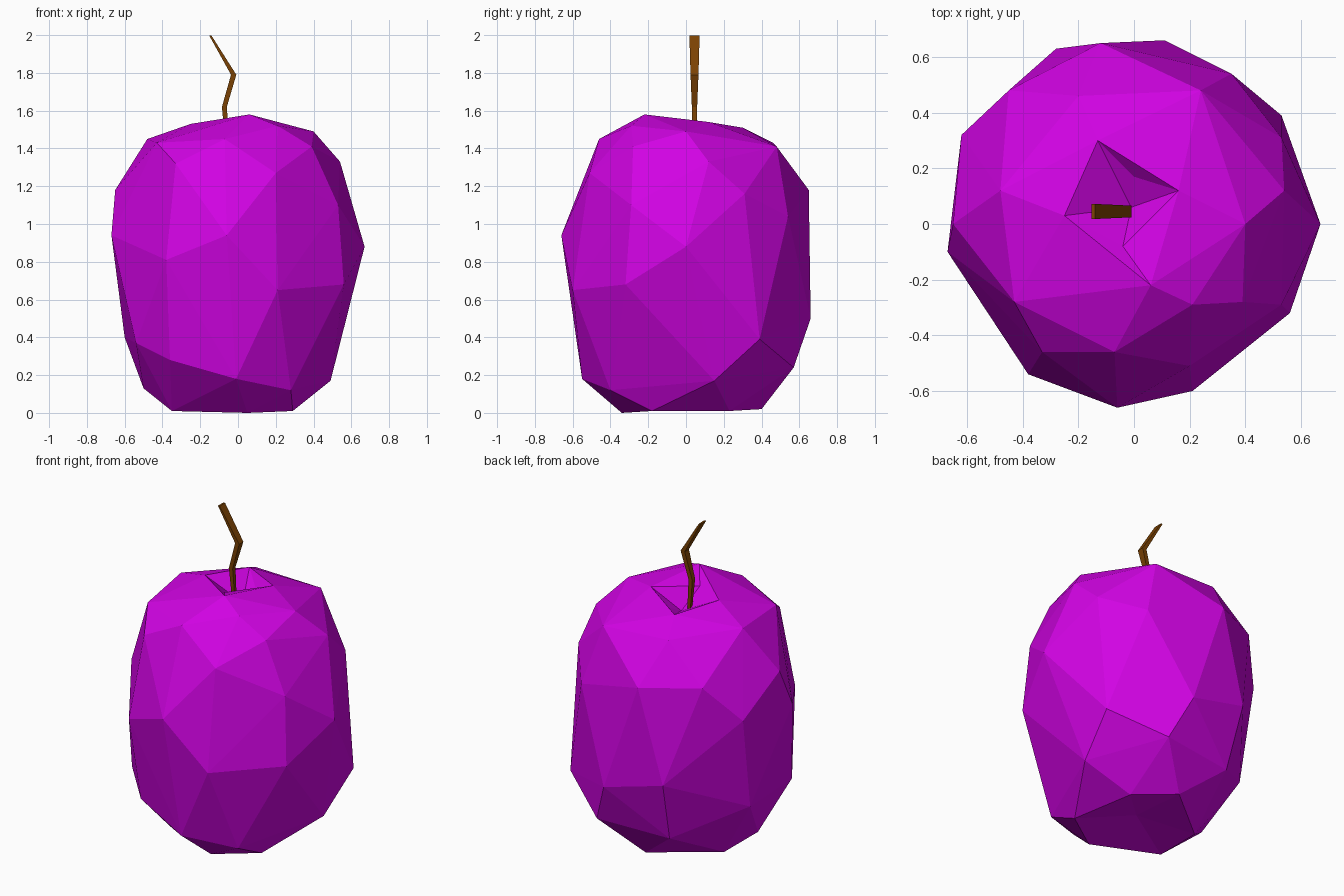
import bpy, bmesh
from mathutils import Vector

if "Cube" in bpy.data.objects:
    bpy.data.objects.remove(bpy.data.objects["Cube"])


def finish(name, bm, color):
    bmesh.ops.recalc_face_normals(bm, faces=bm.faces)
    mesh = bpy.data.meshes.new(name)
    bm.to_mesh(mesh)
    bm.free()
    mat = bpy.data.materials.new(name + "_color")
    mat.diffuse_color = (*color, 1)
    mat.use_nodes = True
    mat.node_tree.nodes["Principled BSDF"].inputs["Base Color"].default_value = mat.diffuse_color
    mesh.materials.append(mat)
    obj = bpy.data.objects.new(name, mesh)
    bpy.context.collection.objects.link(obj)
    return obj


def open_cap(bm, ring):
    """Remove the hull faces that lie wholly inside a ring of vertices."""
    cap = [f for f in bm.faces if all(v in ring for v in f.verts)]
    bmesh.ops.delete(bm, geom=cap, context='FACES')


# Fruit: convex skin through a few faceted cross-sections
base = [(-.35, -.18, .01), (.05, -.34, 0), (.29, -.18, .01), (.22, .23, .01), (0, .40, .02), (-.35, .12, .01)]
lower = [(.28, -.40, .12), (-.01, -.55, .18), (-.36, -.45, .28), (-.54, -.28, .37), (-.50, .0, .13),
         (.49, .15, .17), (.53, .39, .39), (.22, .57, .24), (-.25, .52, .22), (-.60, .22, .40)]
middle = [(.21, -.60, .65), (.56, -.32, .68), (.67, 0, .88), (.53, .31, 1.16), (.35, .54, 1.04),
          (.11, .66, .50), (-.12, .65, 1.18), (-.28, .63, .60), (-.62, .32, .98), (-.67, -.10, .94),
          (-.38, -.54, .81), (-.06, -.66, .94)]
upper = [(.20, -.51, 1.27), (.53, -.29, 1.10), (.39, -.28, 1.41), (.40, 0, 1.49), (.54, .12, 1.33),
         (.24, .48, 1.41), (-.20, .46, 1.43), (-.45, .48, 1.20), (-.48, .12, 1.45), (-.65, 0, 1.18),
         (-.43, -.28, 1.43), (-.33, -.46, 1.32), (-.07, -.46, 1.45), (.21, -.29, 1.52)]
rim = [(.06, -.22, 1.58), (.16, .12, 1.54), (-.13, .30, 1.51), (-.25, .03, 1.53)]

bm = bmesh.new()
foot = [bm.verts.new(p) for p in base]
for p in lower + middle + upper:
    bm.verts.new(p)
ring = [bm.verts.new(p) for p in rim]
bmesh.ops.convex_hull(bm, input=bm.verts[:])

# Shallow hollow underneath
open_cap(bm, foot)
hollow = bm.verts.new((0, .02, .05))
for a, b in zip(foot, foot[1:] + foot[:1]):
    bm.faces.new((a, b, hollow))

# Dimple on top: a ledge at the front and back, then a pit
open_cap(bm, ring)
r0, r1, r2, r3 = ring
front, back, pit = [bm.verts.new(p) for p in ((-.04, -.08, 1.52), (0, .17, 1.47), (-.01, .06, 1.41))]
for tri in ((r3, r0, front), (r0, r1, front), (r1, r2, back), (front, r1, pit),
            (r3, front, pit), (r1, back, pit), (back, r2, pit), (r2, r3, pit)):
    bm.faces.new(tri)
finish("fruit", bm, (.64, .001, .77))

# Stem: crooked four-sided rod that widens toward its tip (x, z, half width x, half width y)
path = [(-.055, 1.40, .010, .008), (-.072, 1.62, .013, .014),
        (-.023, 1.79, .014, .021), (-.146, 1.997, .006, .027)]
bm = bmesh.new()
loops = []
for x, z, w, d in path:
    loops.append([bm.verts.new(Vector((x + sx * w, .045 + sy * d, z)))
                  for sx, sy in ((-1, -1), (1, -1), (1, 1), (-1, 1))])
for lo, hi in zip(loops, loops[1:]):
    for i in range(4):
        j = (i + 1) % 4
        bm.faces.new((lo[i], lo[j], hi[j], hi[i]))
bm.faces.new(loops[0])
bm.faces.new(loops[-1])
finish("stem", bm, (.20, .055, .001))
